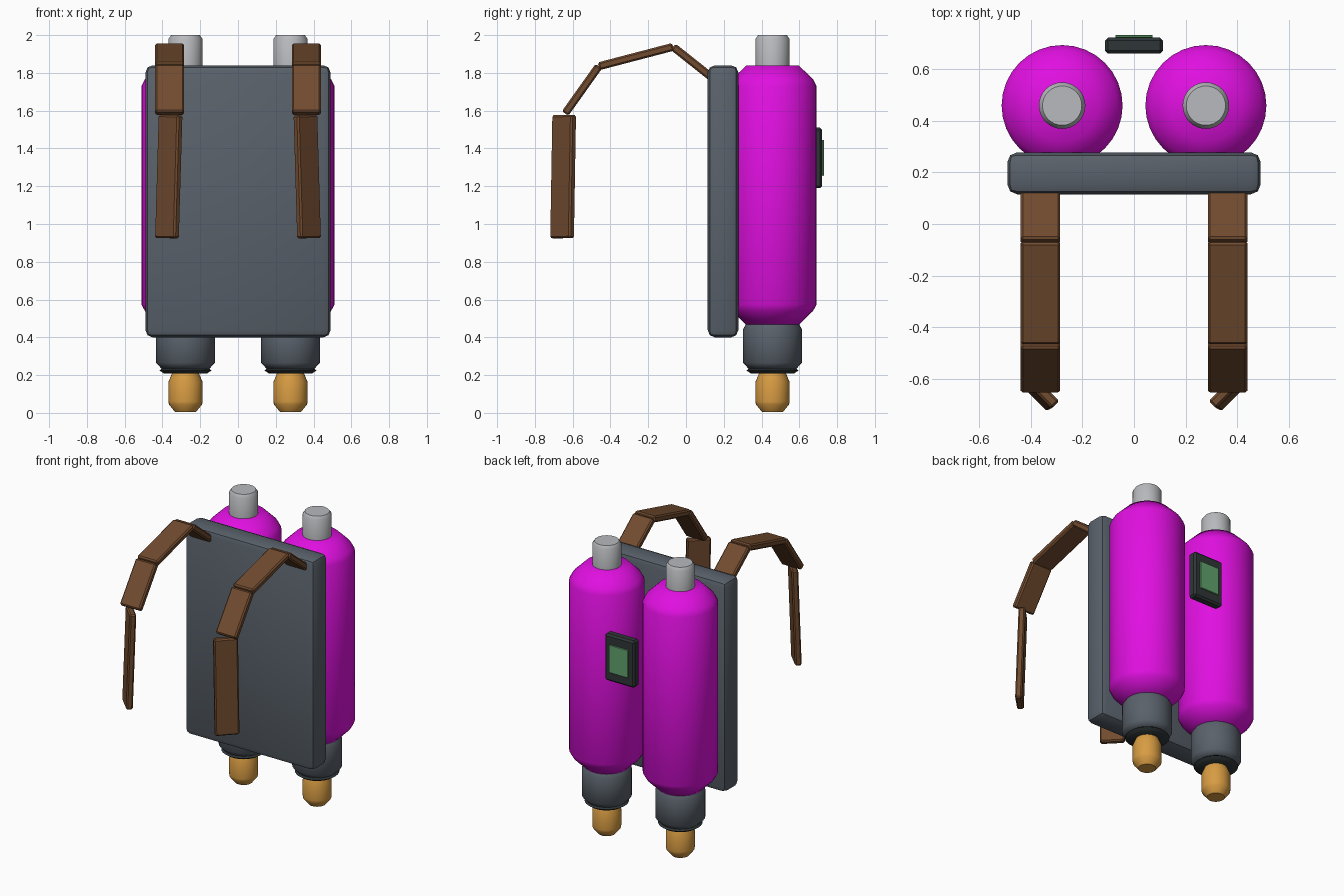
import bpy, bmesh, math
from mathutils import Vector, Matrix

if "Cube" in bpy.data.objects:
    bpy.data.objects.remove(bpy.data.objects["Cube"], do_unlink=True)


def material(name, rgb):
    m = bpy.data.materials.new(name)
    m.use_nodes = True
    color = (*rgb, 1)
    m.diffuse_color = color
    m.node_tree.nodes["Principled BSDF"].inputs["Base Color"].default_value = color
    return m


MAGENTA = material("magenta", (0.75, 0.005, 0.75))
SLATE = material("slate grey", (0.1, 0.12, 0.145))
SILVER = material("silver", (0.48, 0.49, 0.51))
AMBER = material("amber", (0.68, 0.33, 0.055))
LEATHER = material("brown leather", (0.165, 0.07, 0.028))
BLACK = material("near black", (0.028, 0.036, 0.038))
GREEN = material("screen green", (0.12, 0.36, 0.15))


def finish(bm, name, mat, angle=25):
    bmesh.ops.recalc_face_normals(bm, faces=bm.faces[:])
    mesh = bpy.data.meshes.new(name)
    bm.to_mesh(mesh)
    bm.free()
    mesh.materials.append(mat)
    ob = bpy.data.objects.new(name, mesh)
    bpy.context.collection.objects.link(ob)
    bpy.ops.object.select_all(action="DESELECT")
    ob.select_set(True)
    bpy.context.view_layer.objects.active = ob
    bpy.ops.object.shade_smooth_by_angle(angle=math.radians(angle))
    return ob


def box(name, mat, center, size, bevel, rot=None, segments=1):
    """Bevelled box, optionally turned by a 3x3 matrix."""
    bm = bmesh.new()
    bmesh.ops.create_cube(bm, size=1)
    bmesh.ops.scale(bm, vec=size, verts=bm.verts[:])
    bmesh.ops.bevel(bm, geom=bm.edges[:], offset=bevel, segments=segments,
                    profile=0.5, affect="EDGES")
    if rot:
        bmesh.ops.rotate(bm, matrix=rot, verts=bm.verts[:])
    bmesh.ops.translate(bm, vec=center, verts=bm.verts[:])
    return finish(bm, name, mat)


def lathe(name, mat, x, y, profile, sides=32):
    """Closed turned part from (radius, height) pairs."""
    bm = bmesh.new()
    rings = []
    for r, z in profile:
        ring = []
        for i in range(sides):
            a = math.tau * i / sides
            ring.append(bm.verts.new((x + r * math.cos(a), y + r * math.sin(a), z)))
        rings.append(ring)
    for lo, hi in zip(rings, rings[1:]):
        for i in range(sides):
            j = (i + 1) % sides
            bm.faces.new((lo[i], lo[j], hi[j], hi[i]))
    bm.faces.new(rings[0])
    bm.faces.new(rings[-1])
    return finish(bm, name, mat, 50)


def strap(name, start, end, across, thickness=0.042, width=0.153):
    """Flat strap piece from start to end, its width lying along across."""
    start, end = Vector(start), Vector(end)
    along = (end - start).normalized()
    normal = along.cross(Vector(across)).normalized()
    side = normal.cross(along)
    rot = Matrix((side, normal, along)).transposed()
    return box(name, LEATHER, (start + end) / 2,
               (width, thickness, (end - start).length), 0.009, rot)


# Back board
box("back_board", SLATE, (0, 0.196, 1.12), (0.98, 0.162, 1.44), 0.038, segments=2)

for label, s in (("left", 1), ("right", -1)):
    # Tank with its cap, collar, seal and nozzle
    x, y = s * 0.278, 0.458
    lathe(label + "_tank", MAGENTA, x, y,
          [(0.139, 0.465), (0.215, 0.54), (0.234, 0.575),
           (0.234, 1.73), (0.215, 1.765), (0.139, 1.84)])
    lathe(label + "_cap", SILVER, x, y,
          [(0.09, 1.82), (0.09, 1.98), (0.076, 2.0)])
    lathe(label + "_collar", SLATE, x, y,
          [(0.14, 0.47), (0.155, 0.445), (0.155, 0.265), (0.125, 0.232)])
    lathe(label + "_seal", BLACK, x, y,
          [(0.115, 0.208), (0.122, 0.214), (0.138, 0.224), (0.122, 0.236)])
    lathe(label + "_nozzle", AMBER, x, y,
          [(0.055, 0.004), (0.088, 0.045), (0.09, 0.06), (0.09, 0.165), (0.07, 0.212)])

    # Shoulder strap: three pieces arching forward, then a twisted hanging end
    sx = s * 0.362
    path = [(0.135, 1.777), (-0.068, 1.938), (-0.462, 1.835), (-0.64, 1.585)]
    for i, (a, b) in enumerate(zip(path, path[1:])):
        strap(f"{label}_strap_{i + 1}", (sx, *a), (sx, *b), (1, 0, 0))
    strap(label + "_strap_end", (s * 0.357, -0.645, 1.576),
          (s * 0.376, -0.656, 0.925), (s, 1, 0))

# Control panel behind the tanks, with its screen
box("control_panel", BLACK, (0, 0.69, 1.35), (0.225, 0.062, 0.32), 0.012)
box("panel_screen", GREEN, (0, 0.7255, 1.35), (0.145, 0.0095, 0.19), 0.002)
